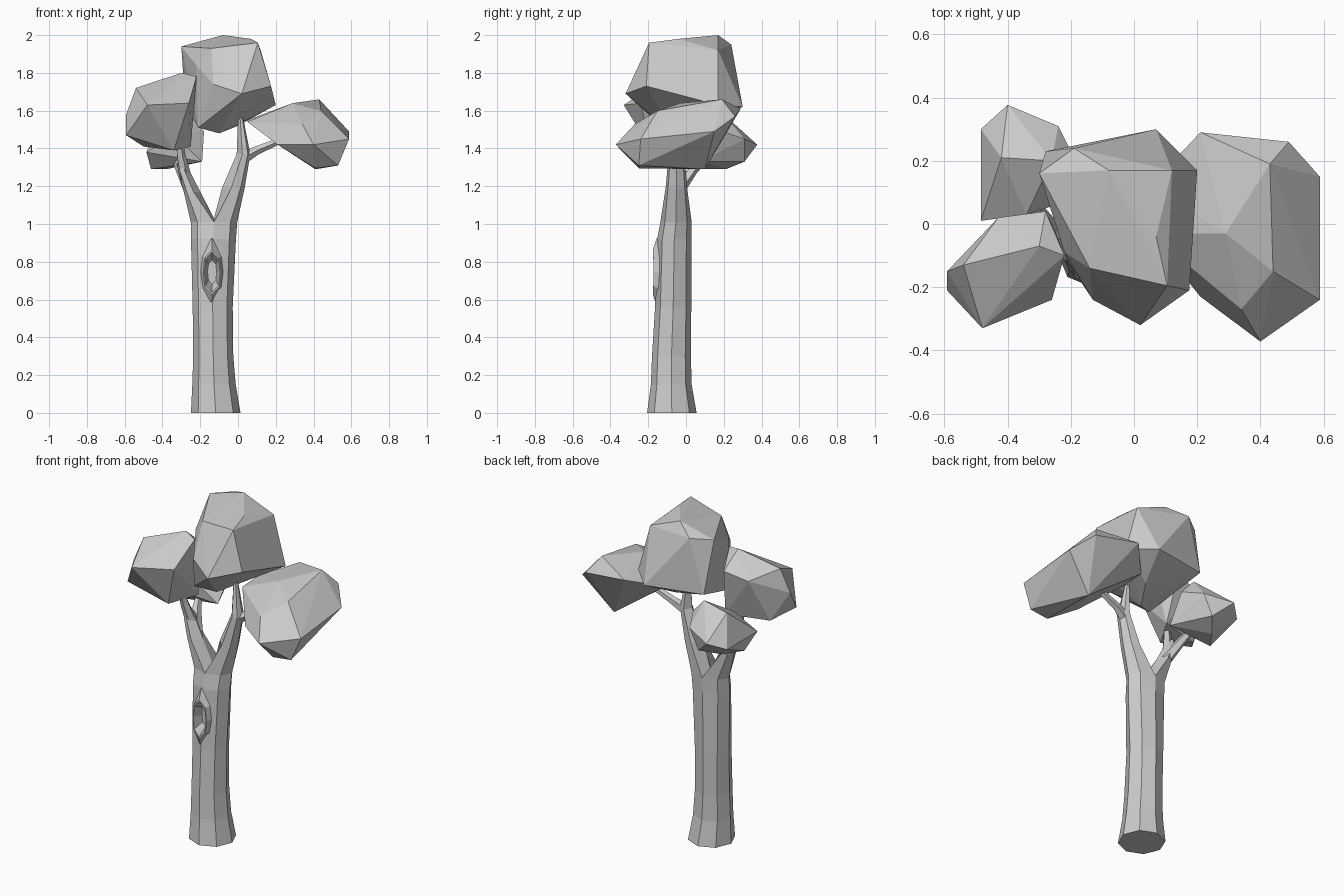
import bpy, bmesh, math
from mathutils import Vector

if "Cube" in bpy.data.objects:
    bpy.data.objects.remove(bpy.data.objects["Cube"])


def make_object(name, bm):
    bmesh.ops.recalc_face_normals(bm, faces=bm.faces)
    me = bpy.data.meshes.new(name)
    bm.to_mesh(me)
    bm.free()
    ob = bpy.data.objects.new(name, me)
    bpy.context.collection.objects.link(ob)
    return ob


def skin(bm, loops):
    """Join successive equal-length vertex loops with quads."""
    for a, b in zip(loops, loops[1:]):
        for i in range(len(a)):
            j = (i + 1) % len(a)
            bm.faces.new((a[i], a[j], b[j], b[i]))


def loft(name, rings):
    bm = bmesh.new()
    loops = [[bm.verts.new(p) for p in r] for r in rings]
    skin(bm, loops)
    bm.faces.new(loops[0][::-1])
    bm.faces.new(loops[-1])
    return make_object(name, bm)


def ring(bm, section, angles):
    """Horizontal elliptical section: x, y, z, rx, ry."""
    x, y, z, rx, ry = section
    return [bm.verts.new((x + rx * math.cos(math.radians(a)), y + ry * math.sin(math.radians(a)), z))
            for a in angles]


def twig(name, sections, sides=5):
    """Tilted round sections along a path: x, y, z, r."""
    d = (Vector(sections[-1][:3]) - Vector(sections[0][:3])).normalized()
    u = d.cross(Vector((0, 0, 1))).normalized()
    v = u.cross(d)
    ang = [math.tau * i / sides for i in range(sides)]
    return loft(name, [[Vector(s[:3]) + s[3] * (math.cos(a) * u + math.sin(a) * v) for a in ang]
                       for s in sections])


def hull(name, pts):
    bm = bmesh.new()
    for p in pts:
        bm.verts.new(p)
    res = bmesh.ops.convex_hull(bm, input=bm.verts)
    bmesh.ops.delete(bm, geom=[g for g in res["geom_interior"] if isinstance(g, bmesh.types.BMVert)],
                     context='VERTS')
    bmesh.ops.dissolve_limit(bm, angle_limit=math.radians(4), verts=bm.verts, edges=bm.edges)
    return make_object(name, bm)


def combine(target, tool, op):
    m = target.modifiers.new("combine", 'BOOLEAN')
    m.operation, m.object, m.solver = op, tool, 'EXACT'
    bpy.context.view_layer.objects.active = target
    bpy.ops.object.modifier_apply(modifier=m.name)
    bpy.data.objects.remove(tool)


# Trunk, octagonal, splitting at the crotch into two limbs
bm = bmesh.new()
stem = [ring(bm, s, range(0, 360, 45)) for s in (
    (-0.118, -0.075, 0, .131, .131), (-0.127, -0.078, .15, .115, .108),
    (-0.131, -0.077, .3, .106, .103), (-0.134, -0.068, .56, .106, .096),
    (-0.13, -0.062, .92, .119, .09), (-0.127, -0.053, 1.01, .123, .083))]
skin(bm, stem)
bm.faces.new(stem[0][::-1])
top = stem[-1]
crotch = bm.verts.new((-0.127, -0.053, 1.03))
left = [top[i] for i in (2, 3, 4, 5, 6)] + [crotch]
right = [top[i] for i in (6, 7, 0, 1, 2)] + [crotch]
left_rings = [left] + [ring(bm, s, (80, 130, 180, 230, 280, 360)) for s in (
    (-0.243, -0.051, 1.17, .044, .06), (-0.287, -0.045, 1.28, .031, .045),
    (-0.305, -0.05, 1.33, .016, .025))]
right_rings = [right] + [ring(bm, s, (260, 310, 360, 410, 460, 540)) for s in (
    (-0.025, -0.051, 1.19, .06, .058), (0.029, -0.05, 1.37, .036, .042),
    (0.014, -0.043, 1.56, .014, .016))]
for rings in (left_rings, right_rings):
    skin(bm, rings)
    bm.faces.new(rings[-1])
trunk = make_object("trunk", bm)

# Twigs
for t in (
    twig("left_front_twig", [(-0.276, -0.045, 1.24, .033), (-0.302, -0.075, 1.36, .025),
                             (-0.318, -0.11, 1.5, .014)]),
    twig("left_back_twig", [(-0.255, -0.035, 1.19, .036), (-0.305, 0.04, 1.29, .026),
                            (-0.345, 0.14, 1.38, .014)]),
    twig("right_twig", [(0.02, -0.05, 1.345, .034), (0.1, -0.03, 1.39, .024),
                        (0.28, -0.02, 1.465, .014)]),
):
    combine(trunk, t, 'UNION')


# Knot hole with raised pointed rim
def oval(y, rx, rz, curve=0.0, k=.66):
    pts = []
    for i in range(8):
        s, c = math.sin(math.tau * i / 8), math.cos(math.tau * i / 8)
        side = 1.15 if i % 2 else 1
        pts.append((-0.137 + rx * s * side, y + curve * abs(s), .745 + rz * c * (k / .7071 if i % 2 else 1)))
    return pts


combine(trunk, loft("knot_rim", [oval(-.10, .066, .19), oval(-.154, .063, .182, .025, .45),
                                 oval(-.176, .047, .118, .004)]), 'UNION')
combine(trunk, loft("knot_hollow", [oval(-.20, .047, .112), oval(-.174, .042, .106),
                                    oval(-.115, .024, .065)]), 'DIFFERENCE')

# Foliage clumps
hull("top_foliage", [
    (-.30, .16, 1.94), (-.08, .17, 2.0), (.12, .17, 1.92), (-.19, .24, 1.95),
    (-.22, -.09, 1.84), (-.14, -.14, 1.93), (.105, -.195, 1.96), (.07, -.04, 1.98),
    (.02, -.32, 1.69), (-.13, -.24, 1.74), (.175, -.21, 1.73), (.2, .17, 1.63),
    (.07, .3, 1.62), (-.28, .23, 1.63), (-.1, -.06, 1.48), (-.21, -.12, 1.51), (.0, .1, 1.52)])
hull("right_foliage", [
    (.05, .12, 1.55), (.05, -.03, 1.54), (.21, .29, 1.61), (.43, .19, 1.66),
    (.49, .26, 1.57), (.588, .15, 1.49), (.29, -.03, 1.64), (.44, -.15, 1.6),
    (.34, -.27, 1.53), (.4, -.372, 1.42), (.588, -.24, 1.45), (.21, -.23, 1.42),
    (.53, -.25, 1.31), (.41, .1, 1.29), (.41, -.25, 1.295)])
hull("front_left_foliage", [
    (-.592, -.15, 1.58), (-.54, -.13, 1.72), (-.3, -.07, 1.8), (-.22, -.1, 1.78),
    (-.28, .04, 1.7), (-.43, .02, 1.67), (-.592, -.21, 1.47), (-.48, -.33, 1.63),
    (-.26, -.24, 1.64), (-.34, -.18, 1.39), (-.5, -.09, 1.41), (-.25, -.02, 1.41)])
hull("back_left_foliage", [
    (-.485, .3, 1.38), (-.4, .377, 1.42), (-.24, .31, 1.45), (-.18, .19, 1.49),
    (-.42, .21, 1.55), (-.26, .2, 1.58), (-.485, .01, 1.38), (-.34, .03, 1.47),
    (-.19, .08, 1.33), (-.46, .1, 1.29), (-.38, .21, 1.29), (-.3, .31, 1.33)])
